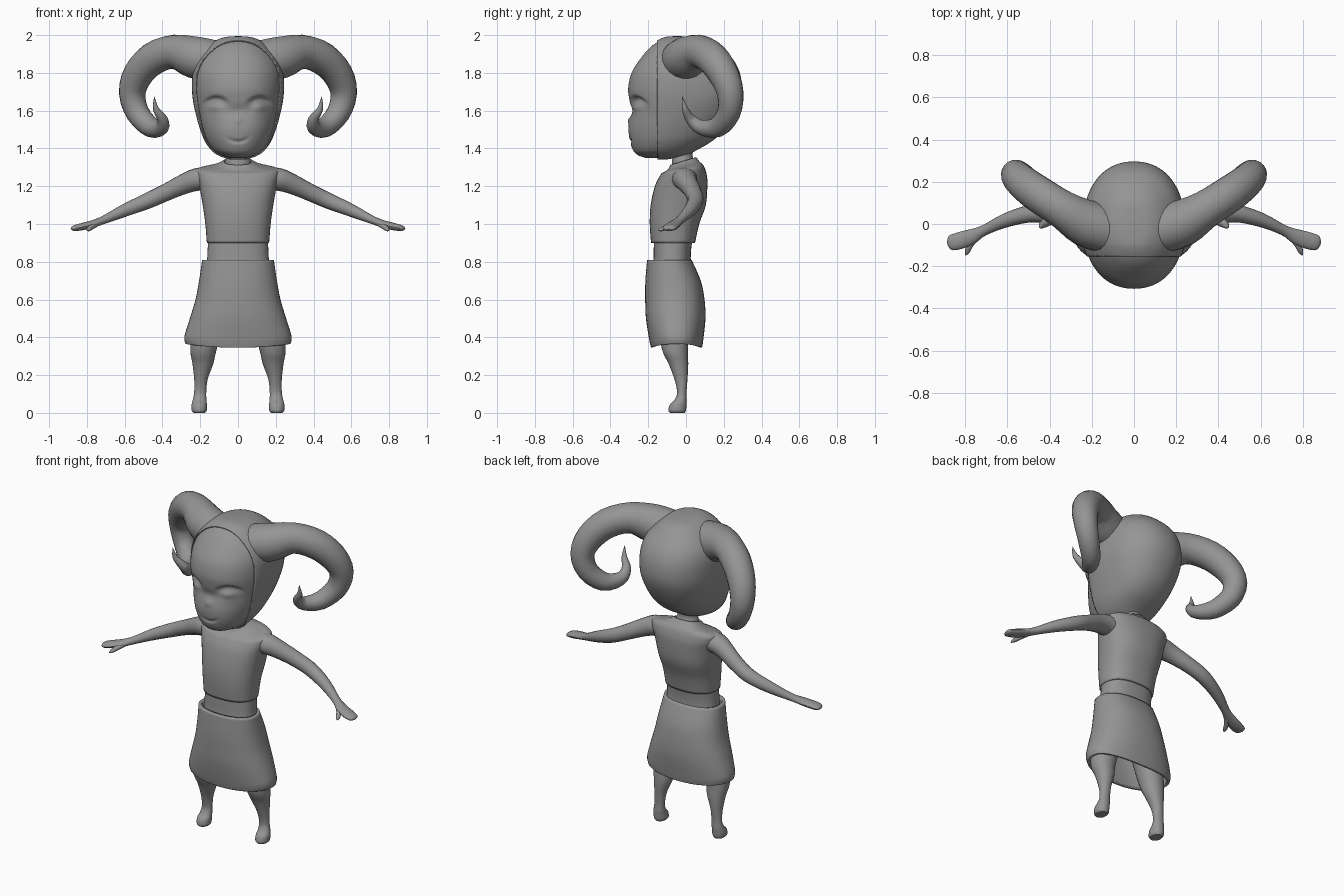
import bpy, bmesh
from math import cos, sin, pi, exp, copysign
from mathutils import Vector

if "Cube" in bpy.data.objects:
    bpy.data.objects.remove(bpy.data.objects["Cube"])

GREY = bpy.data.materials.new("dark_grey")
GREY.diffuse_color = (.3, .3, .3, 1)
GREY.use_nodes = True
GREY.node_tree.nodes["Principled BSDF"].inputs["Base Color"].default_value = GREY.diffuse_color


def spline(pts, steps):
    """Catmull-Rom through tuples of any length."""
    out = []
    for i in range(len(pts) - 1):
        p0, p1, p2, p3 = pts[max(i - 1, 0)], pts[i], pts[i + 1], pts[min(i + 2, len(pts) - 1)]
        for s in range(steps):
            t = s / steps
            out.append(tuple(b + 0.5 * t * (c - a + t * (2 * a - 5 * b + 4 * c - d + t * (3 * (b - c) + d - a)))
                             for a, b, c, d in zip(p0, p1, p2, p3)))
    return out + [pts[-1]]


def skin(rings, caps=True):
    """Join rings of points into a bmesh."""
    bm = bmesh.new()
    rows = [[bm.verts.new(p) for p in r] for r in rings]
    n = len(rows[0])
    for a, b in zip(rows, rows[1:]):
        for i in range(n):
            j = (i + 1) % n
            bm.faces.new((a[i], a[j], b[j], b[i]))
    if caps:
        bm.faces.new(rows[0][::-1])
        bm.faces.new(rows[-1])
    bmesh.ops.recalc_face_normals(bm, faces=bm.faces)
    return bm


def section_loft(rows, n=48, steps=5, power=2.4, caps=True):
    """Stacked horizontal sections: z, centre x, half width, front y, back y."""
    def sp(v):
        return copysign(abs(v) ** (2 / power), v)
    rings = []
    for z, cx, w, f, b in spline(rows, steps):
        rings.append([(cx + w * sp(cos(2 * pi * i / n)), (f + b) / 2 + (b - f) / 2 * sp(sin(2 * pi * i / n)), z)
                      for i in range(n)])
    return skin(rings, caps)


def tube(path, ref, n=16, steps=4):
    """Tapered tube along x, y, z, radius along ref, radius across ref."""
    pts = spline(path, steps)
    rings = []
    for k, p in enumerate(pts):
        t = (Vector(pts[min(k + 1, len(pts) - 1)][:3]) - Vector(pts[max(k - 1, 0)][:3])).normalized()
        a = Vector(ref)
        a = (a - t * a.dot(t)).normalized()
        b = t.cross(a)
        rings.append([Vector(p[:3]) + a * p[3] * cos(2 * pi * i / n) + b * p[4] * sin(2 * pi * i / n)
                      for i in range(n)])
    return skin(rings)


def finish(name, bm, mirror=False, thick=0, angle=40):
    me = bpy.data.meshes.new(name)
    bm.to_mesh(me)
    bm.free()
    me.materials.append(GREY)
    ob = bpy.data.objects.new(name, me)
    bpy.context.collection.objects.link(ob)
    if thick:
        m = ob.modifiers.new("thickness", 'SOLIDIFY')
        m.thickness = thick
        m.offset = -1
    if mirror:
        m = ob.modifiers.new("mirror", 'MIRROR')
        m.use_mirror_merge = False
    bpy.ops.object.select_all(action='DESELECT')
    ob.select_set(True)
    bpy.context.view_layer.objects.active = ob
    bpy.ops.object.shade_smooth_by_angle(angle=angle * pi / 180)
    return ob


# Head, split into a face and a skull cap
HEAD = [(1.35, 0, .045, -.215, -.10), (1.365, 0, .09, -.255, 0), (1.39, 0, .13, -.28, .055),
        (1.44, 0, .168, -.297, .14), (1.50, 0, .194, -.304, .205), (1.57, 0, .216, -.297, .25),
        (1.65, 0, .234, -.30, .285), (1.72, 0, .24, -.306, .296), (1.80, 0, .236, -.288, .285),
        (1.87, 0, .213, -.245, .25), (1.93, 0, .165, -.195, .19), (1.965, 0, .122, -.148, .14),
        (1.984, 0, .075, -.10, .09), (1.99, 0, .02, -.03, .02)]


def half_head(cut, keep_front):
    bm = section_loft(HEAD, n=104, steps=9, power=2.2)
    bmesh.ops.bisect_plane(bm, geom=bm.verts[:] + bm.edges[:] + bm.faces[:], plane_co=(0, cut, 0),
                           plane_no=(0, 1, 0), clear_outer=keep_front, clear_inner=not keep_front)
    return bm


# Face: arched eye sockets with bulging eyes, nose bridge, nose tip, smile
face = half_head(-.145, True)
for v in face.verts:
    x, z = abs(v.co.x), v.co.z
    front = min(1, max(0, (-.16 - v.co.y) / .05))
    dz = z - (1.665 - 7 * (x - .115) ** 2)
    socket = .024 * exp(-((x - .115) / .062) ** 4) * exp(-(dz / (.012 if dz > 0 else .055)) ** 2)
    eye = .012 * exp(-((x - .115) / .045) ** 2) * exp(-((z - 1.62) / .02) ** 2)
    bridge = .014 * exp(-(x / .06) ** 2) * exp(-((z - 1.60) / .035) ** 2)
    nose = .01 * exp(-(x / .015) ** 2) * exp(-((z - 1.55) / .02) ** 2)
    mouth = .009 * exp(-(x / .055) ** 4) * exp(-((z - 1.435 - 7 * x * x) / .009) ** 2)
    v.co.y += front * (socket - eye + bridge - nose + mouth)
finish("face", face, angle=60)

cap = half_head(-.15, False)
cap.normal_update()
for v in cap.verts:
    v.co += v.normal * .008 * min(1, max(0, (.05 - v.co.y) / .15))
finish("skull_cap", cap, thick=.006)

# Curled horns
HORN = [(.12, -.03, 1.86, .112), (.23, .005, 1.882, .112), (.34, .07, 1.912, .09), (.45, .14, 1.875, .087),
        (.53, .20, 1.79, .08), (.56, .235, 1.69, .07), (.53, .225, 1.585, .062), (.46, .165, 1.512, .054),
        (.405, .08, 1.512, .04), (.40, .025, 1.555, .028), (.435, -.005, 1.61, .016), (.443, -.02, 1.675, .001)]
finish("horns", tube([p + p[3:] for p in HORN], (.6, -.75, 0), n=20, steps=3), mirror=True, angle=20)

# Neck
finish("neck", section_loft([(1.25, 0, .08, -.08, .07), (1.33, 0, .068, -.074, .046),
                             (1.37, 0, .06, -.07, .035), (1.45, 0, .06, -.08, .05)], n=32, power=2))

# Sleeveless top, open at the waist, collar higher at the back
top = section_loft([(.90, 0, .165, -.185, .048), (1.0, 0, .173, -.192, .07), (1.1, 0, .187, -.187, .105),
                    (1.2, 0, .205, -.165, .113), (1.26, 0, .221, -.135, .11), (1.292, 0, .212, -.11, .095),
                    (1.312, 0, .12, -.095, .07), (1.335, 0, .074, -.083, .052)], caps=False)
for v in top.verts:
    v.co.z += .3 * (v.co.y + .01) * min(1, max(0, (v.co.z - 1.27) / .05))
finish("top", top, thick=.012)

# Waist and hips under the clothes
finish("waist", section_loft([(.58, 0, .06, -.12, .0), (.63, 0, .14, -.16, .03), (.72, 0, .172, -.178, .04),
                              (.82, 0, .163, -.172, .025), (.93, 0, .158, -.17, .035)]))

# Skirt, with a hem that dips at the centre
skirt = section_loft([(.345, 0, .278, -.185, .085), (.39, 0, .283, -.195, .092), (.5, 0, .253, -.212, .103),
                      (.6, 0, .225, -.216, .098), (.7, 0, .206, -.215, .078), (.81, 0, .19, -.206, .03)],
                     power=2.3, caps=False)
for v in skirt.verts:
    v.co.z += .25 * v.co.x ** 2 * max(0, (.6 - v.co.z) / .25)
finish("skirt", skirt, thick=.018)

# Legs and feet
finish("legs", section_loft([(0, .205, .03, -.085, -.006), (.014, .205, .04, -.093, 0), (.045, .205, .04, -.085, .003),
                             (.07, .203, .036, -.06, .004), (.11, .2, .032, -.047, .003),
                             (.18, .196, .036, -.062, .008), (.26, .186, .055, -.092, .012),
                             (.34, .182, .07, -.128, .01), (.5, .15, .085, -.15, .02), (.7, .09, .08, -.16, .03)],
                            n=28, power=2.1), mirror=True)

# Arms ending in mitten hands, with thumbs
finish("arms", tube([(.15, -.01, 1.24, .06, .07), (.22, -.005, 1.235, .06, .064), (.29, .012, 1.21, .053, .052),
                     (.38, .038, 1.168, .046, .045), (.48, .05, 1.122, .042, .042), (.6, .02, 1.072, .034, .034),
                     (.71, -.03, 1.022, .022, .025), (.77, -.06, 1.0, .02, .036), (.83, -.08, .985, .019, .04),
                     (.87, -.09, .977, .014, .034), (.884, -.093, .974, .003, .008)], (0, 0, 1)), mirror=True)
finish("thumbs", tube([(.745, -.06, 1.0, .012, .014), (.775, -.1, .984, .014, .014), (.79, -.13, .972, .011, .012),
                       (.797, -.148, .966, .003, .003)], (0, 0, 1), n=12), mirror=True)
